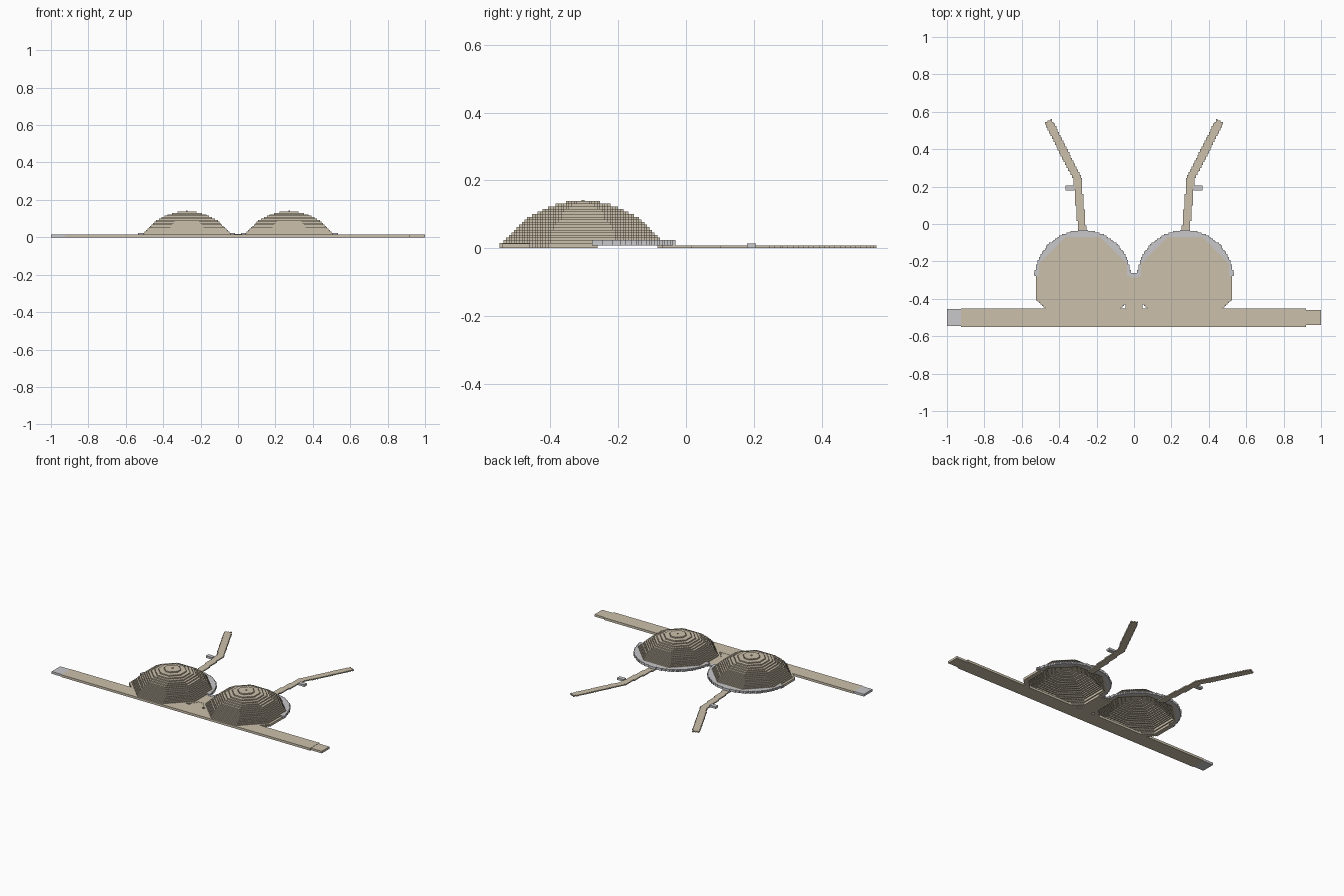
import bpy, bmesh, math
from mathutils import Vector

cube = bpy.data.objects.get("Cube")
if cube:
    bpy.data.objects.remove(cube, do_unlink=True)

V = 1 / 130                    # edge of one building block
CX, CY = 35.5 * V, -39.5 * V   # centre of a cup
CAP, TOP = 0.286, 18 * V       # cup curvature radius and height


def material(name, rgb):
    m = bpy.data.materials.new(name)
    m.use_nodes = True
    m.diffuse_color = (*rgb, 1)
    m.node_tree.nodes["Principled BSDF"].inputs["Base Color"].default_value = (*rgb, 1)
    return m


BEIGE = material("beige fabric", (0.60, 0.53, 0.41))
GREY = material("light grey trim", (0.58, 0.58, 0.60))


def finish(name, bm, mat, mirror):
    me = bpy.data.meshes.new(name)
    bm.to_mesh(me)
    bm.free()
    me.materials.append(mat)
    ob = bpy.data.objects.new(name, me)
    bpy.context.collection.objects.link(ob)
    if mirror:
        mod = ob.modifiers.new("Mirror", "MIRROR")
        mod.use_mirror_merge = False
    return ob


def box(name, mat, x, y, z, mirror=False):
    bm = bmesh.new()
    bmesh.ops.create_cube(bm, size=1)
    for v in bm.verts:
        v.co = [r[0] if c < 0 else r[1] for c, r in zip(v.co, (x, y, z))]
    return finish(name, bm, mat, mirror)


def blocks(name, mat, x, y, layers, inside):
    """Fill a region with blocks wherever inside(x, y, layer) holds; keep the outer skin."""
    cells = set()
    for i in range(math.floor(x[0] / V), math.ceil(x[1] / V)):
        for j in range(math.floor(y[0] / V), math.ceil(y[1] / V)):
            for k in range(*layers):
                if inside((i + 0.5) * V, (j + 0.5) * V, k):
                    cells.add((i, j, k))
    bm = bmesh.new()
    verts = {}

    def vert(p):
        if p not in verts:
            verts[p] = bm.verts.new([c * V for c in p])
        return verts[p]

    for cell in sorted(cells):
        for axis in range(3):
            for side in (0, 1):
                near = list(cell)
                near[axis] += 2 * side - 1
                if tuple(near) in cells:
                    continue
                corners = []
                for a, b in ((0, 0), (1, 0), (1, 1), (0, 1)):
                    p = list(cell)
                    p[axis] += side
                    p[(axis + 1) % 3] += a
                    p[(axis + 2) % 3] += b
                    corners.append(vert(tuple(p)))
                bm.faces.new(corners if side else corners[::-1])
    return finish(name, bm, mat, True)


def octagon(x, y):
    """Octagonal distance from the cup centre."""
    dx, dy = abs(x - CX), abs(y - CY)
    return max(dx, dy, (dx + dy) / math.sqrt(2))


def cup_radius(layer):
    d = max(TOP - (layer + 0.5) * V, 0)
    return math.sqrt(2 * CAP * d - d * d)


# Hollow stepped cups
def in_cup(x, y, k):
    inner = cup_radius(k + 1) - 1.5 * V if k < 17 else 0
    return inner <= octagon(x, y) <= cup_radius(k)


SPAN_X, SPAN_Y = (CX - 0.27, CX + 0.27), (CY - 0.27, CY + 0.28)
blocks("cups", BEIGE, SPAN_X, SPAN_Y, (1, 18), in_cup)
box("cup_tips", BEIGE, (CX - V / 2, CX + V / 2), (CY - V / 2, CY + V / 2),
    (TOP - 0.001, TOP + 0.004), True)

# Flat cradle rim around the front half of each cup
blocks("cradles", BEIGE, SPAN_X, (-0.46, -0.265), (0, 2),
       lambda x, y, k: 0.222 < octagon(x, y) < 0.248)


# Wires curving around the back of the cups
def in_wire(x, y, k):
    r = math.hypot(x - CX, y + 0.291)
    return 0.222 < r < 0.258 and octagon(x, y) > cup_radius(k)


blocks("wires", GREY, SPAN_X, (-0.27, -0.02), (1, 3), in_wire)
box("wire_ends", GREY, (0.515, 0.535), (-0.275, -0.26), (V, 3 * V), True)
box("wire_bridge", GREY, (-0.022, 0.022), (-0.285, -0.262), (V, 2.2 * V))

# Centre piece between the cups
box("centre_panel", BEIGE, (-0.042, 0.042), (-0.39, -0.272), (0, 2 * V))
box("centre_post", BEIGE, (-0.045, 0.045), (-0.455, -0.385), (0, 1.8 * V))

# Long band with its two fastening ends
box("band", BEIGE, (-0.925, 0.92), (-0.55, -0.452), (0, 2 * V))
box("grey_band_end", GREY, (-1.0, -0.925), (-0.545, -0.455), (0, 2 * V))
box("plain_band_end", BEIGE, (0.92, 1.0), (-0.541, -0.46), (0, 1.8 * V))

# Bent shoulder straps
PATH = [Vector(p) for p in ((0.273, -0.08), (0.303, 0.245), (0.458, 0.547))]


def in_strap(x, y, k):
    p = Vector((x, y))
    for a, b in zip(PATH, PATH[1:]):
        d = (b - a).normalized()
        along = (p - a).dot(d)
        if -0.008 < along < (b - a).length + 0.004 and abs((p - a).cross(d)) < 0.022:
            return True
    return False


blocks("straps", BEIGE, (0.23, 0.5), (-0.08, 0.56), (0, 1), in_strap)
box("strap_sliders", GREY, (0.318, 0.365), (0.18, 0.207), (0, 1.8 * V), True)
